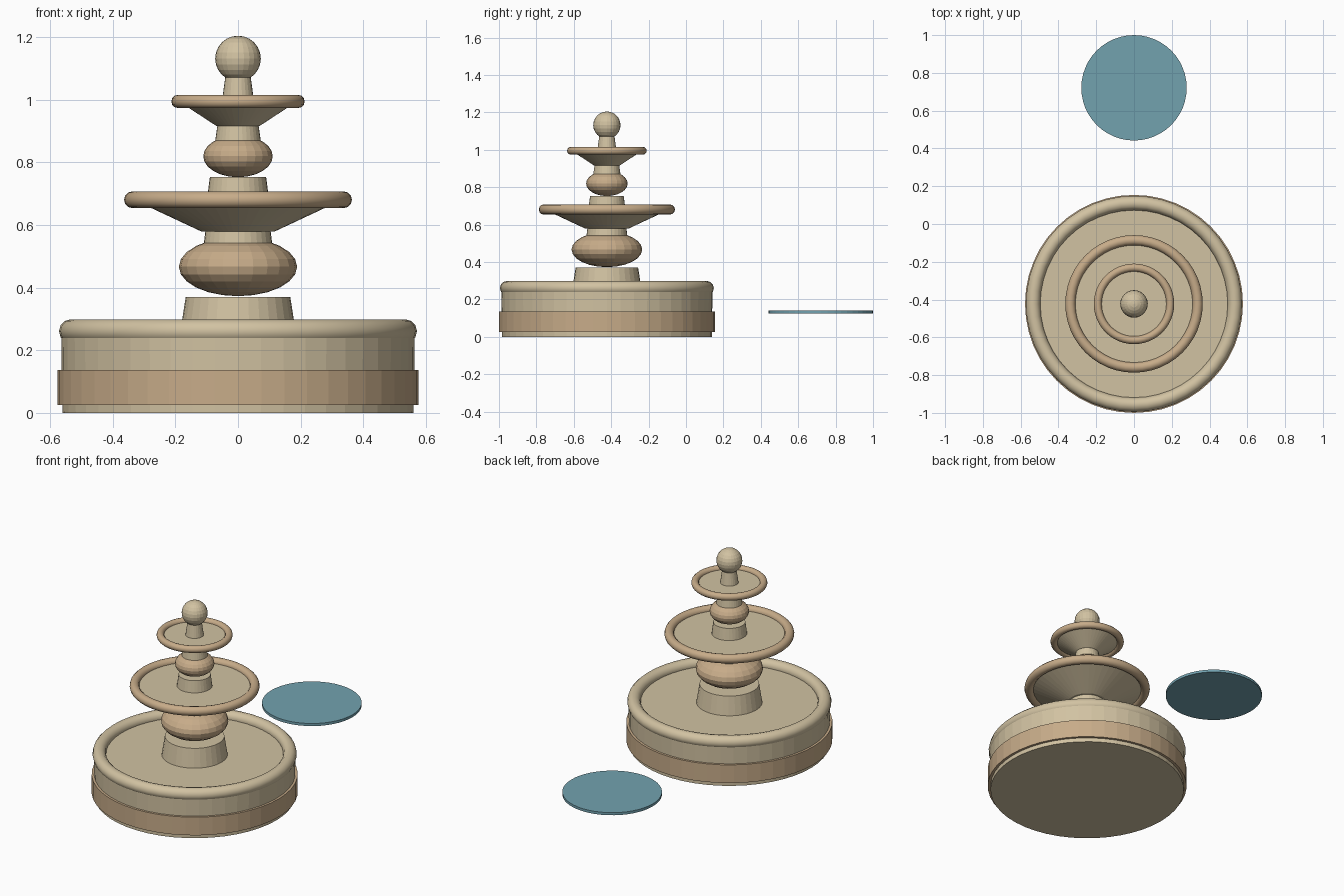
import bpy

if "Cube" in bpy.data.objects:
    bpy.data.objects.remove(bpy.data.objects["Cube"])

CY = -0.423   # fountain axis


def material(name, rgb):
    m = bpy.data.materials.new(name)
    m.diffuse_color = (*rgb, 1)
    m.use_nodes = True
    m.node_tree.nodes["Principled BSDF"].inputs["Base Color"].default_value = m.diffuse_color
    return m


STONE = material("pale_stone", (0.64, 0.54, 0.36))
TRIM = material("tan_stone", (0.57, 0.41, 0.25))
WATER = material("water", (0.17, 0.36, 0.43))


def finish(name, mat):
    ob = bpy.context.object
    ob.name = name
    ob.data.materials.append(mat)
    return ob


def drum(name, r1, r2, z1, z2, mat=STONE, y=CY, n=32):
    bpy.ops.mesh.primitive_cone_add(vertices=n, radius1=r1, radius2=r2,
                                    depth=z2 - z1, location=(0, y, (z1 + z2) / 2))
    return finish(name, mat)


def ring(name, major, minor, z, mat=TRIM):
    bpy.ops.mesh.primitive_torus_add(major_segments=48, minor_segments=12,
                                     major_radius=major, minor_radius=minor,
                                     location=(0, CY, z))
    ob = finish(name, mat)
    bpy.ops.object.shade_smooth_by_angle(angle=0.6)
    return ob


def ball(name, r, h, z, mat):
    bpy.ops.mesh.primitive_uv_sphere_add(segments=24, ring_count=12, radius=1,
                                         location=(0, CY, z))
    ob = finish(name, mat)
    ob.scale = (r, r, h)
    return ob


# Main basin: solid drum, lower band, rounded rim
drum("basin", 0.561, 0.565, 0, 0.257, n=48)
drum("basin_band", 0.577, 0.577, 0.025, 0.137, TRIM, n=48)
ring("basin_rim", 0.534, 0.038, 0.261, STONE)

# Two tiers: pedestal, bulb, neck, bowl, bowl rim
tiers = {
    "lower": dict(ped=(0.186, 0.167, 0.25, 0.371), bulb=(0.189, 0.094, 0.467),
                  neck=(0.112, 0.103, 0.52, 0.59), bowl=(0.118, 0.336, 0.58, 0.682),
                  rim=(0.337, 0.027, 0.681)),
    "upper": dict(ped=(0.1, 0.09, 0.675, 0.753), bulb=(0.111, 0.067, 0.82),
                  neck=(0.074, 0.065, 0.86, 0.925), bowl=(0.068, 0.19, 0.916, 0.996),
                  rim=(0.192, 0.021, 0.995)),
}
for tier, p in tiers.items():
    drum(tier + "_pedestal", *p["ped"])
    ball(tier + "_bulb", *p["bulb"], TRIM)
    drum(tier + "_neck", *p["neck"])
    drum(tier + "_bowl", *p["bowl"], n=48)
    ring(tier + "_bowl_rim", *p["rim"])

# Finial
drum("finial_stem", 0.052, 0.039, 0.99, 1.085, n=24)
ball("finial_ball", 0.073, 0.073, 1.132, STONE)

# Separate water disc behind the fountain
drum("water_disc", 0.279, 0.279, 0.124, 0.14, WATER, y=0.721, n=48)
